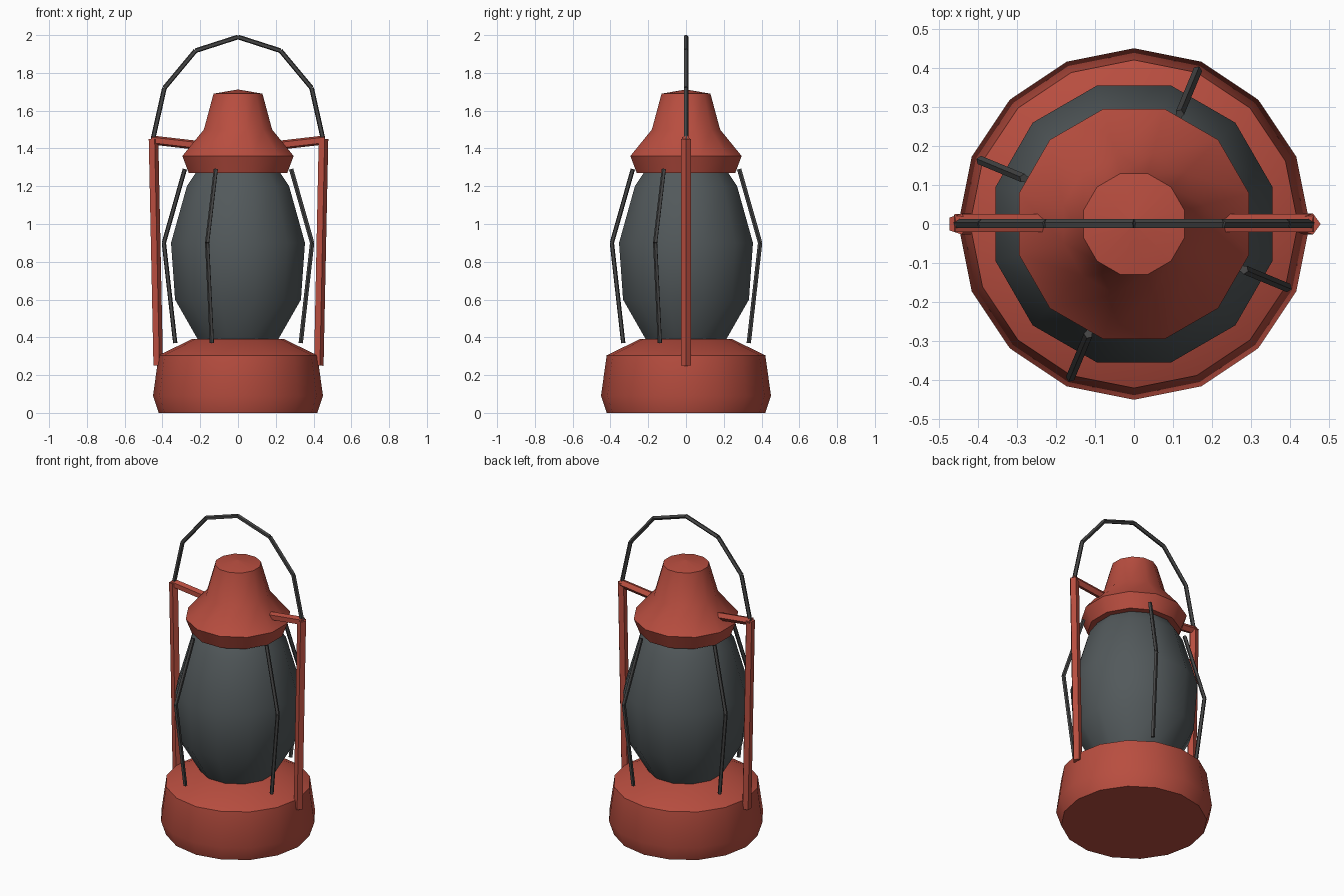
import bpy, bmesh
from math import sin, cos, pi, radians
from mathutils import Vector

if "Cube" in bpy.data.objects:
    bpy.data.objects.remove(bpy.data.objects["Cube"])


def material(name, rgb):
    m = bpy.data.materials.new(name)
    m.diffuse_color = (*rgb, 1)
    m.use_nodes = True
    m.node_tree.nodes["Principled BSDF"].inputs["Base Color"].default_value = m.diffuse_color
    return m


RED = material("red_paint", (0.48, 0.075, 0.05))
GLASS = material("smoked_glass", (0.085, 0.10, 0.105))
WIRE = material("dark_wire", (0.06, 0.06, 0.06))


def finish(bm, name, mat, smooth=None):
    bmesh.ops.recalc_face_normals(bm, faces=bm.faces)
    me = bpy.data.meshes.new(name)
    bm.to_mesh(me)
    bm.free()
    ob = bpy.data.objects.new(name, me)
    bpy.context.collection.objects.link(ob)
    me.materials.append(mat)
    if smooth:
        bpy.ops.object.select_all(action='DESELECT')
        ob.select_set(True)
        bpy.context.view_layer.objects.active = ob
        bpy.ops.object.shade_smooth_by_angle(angle=radians(smooth))
    return ob


def loft(bm, rings):
    """Bridge successive rings of points and close both ends."""
    rings = [[bm.verts.new(p) for p in ring] for ring in rings]
    n = len(rings[0])
    for a, b in zip(rings, rings[1:]):
        for i in range(n):
            j = (i + 1) % n
            bm.faces.new((a[i], a[j], b[j], b[i]))
    bm.faces.new(rings[0][::-1])
    bm.faces.new(rings[-1])


def lathe(name, profile, sides, offset, mat, smooth):
    bm = bmesh.new()
    angles = [offset + 2 * pi * i / sides for i in range(sides)]
    loft(bm, [[(r * cos(a), r * sin(a), z) for a in angles] for r, z in profile])
    return finish(bm, name, mat, smooth)


def rod(name, points, radius, ref, mat, sides=5):
    """Straight polygonal bars from point to point; ref aims one corner."""
    bm = bmesh.new()
    for p, q in zip(points, points[1:]):
        p, q = Vector(p), Vector(q)
        d = (q - p).normalized()
        u = Vector(ref)
        u = (u - d * u.dot(d)).normalized()
        v = d.cross(u)
        off = [radius * (u * cos(2 * pi * i / sides) + v * sin(2 * pi * i / sides))
               for i in range(sides)]
        loft(bm, [[p + o for o in off], [q + o for o in off]])
    return finish(bm, name, mat)


# Fuel tank base
lathe("base", [(0.42, 0), (0.45, 0.09), (0.42, 0.305), (0.245, 0.39)], 16, 0, RED, 32)

# Glass globe
lathe("globe", [(0.215, 0.38), (0.345, 0.60), (0.367, 0.90), (0.28, 1.20), (0.225, 1.28)],
      12, pi / 12, GLASS, 40)

# Chimney cap with a low pointed top
lathe("cap", [(0.27, 1.27), (0.305, 1.36), (0.187, 1.50), (0.134, 1.69), (0.002, 1.712)],
      12, pi / 12, RED, 40)

# Side posts and the arms joining them to the cap
for side, s in (("left", -1), ("right", 1)):
    rod(side + "_post", [(s * 0.425, 0, 0.25), (s * 0.45, 0, 1.45)], 0.028, (1, 0, 0), RED)
    rod(side + "_arm", [(s * 0.46, 0, 1.445), (s * 0.2, 0, 1.415)], 0.025, (0, 1, 0), RED)

# Wire guards around the globe
for i in range(4):
    a = radians(67.5 + 90 * i)
    rod(f"guard_wire_{i + 1}",
        [(r * cos(a), r * sin(a), z) for r, z in ((0.36, 0.37), (0.425, 0.90), (0.305, 1.29))],
        0.012, (cos(a), sin(a), 0), WIRE)

# Carrying handle
rod("handle", [(0.45 * cos(pi * i / 6), 0, 1.45 + 0.54 * sin(pi * i / 6)) for i in range(7)],
    0.013, (0, 1, 0), WIRE)
